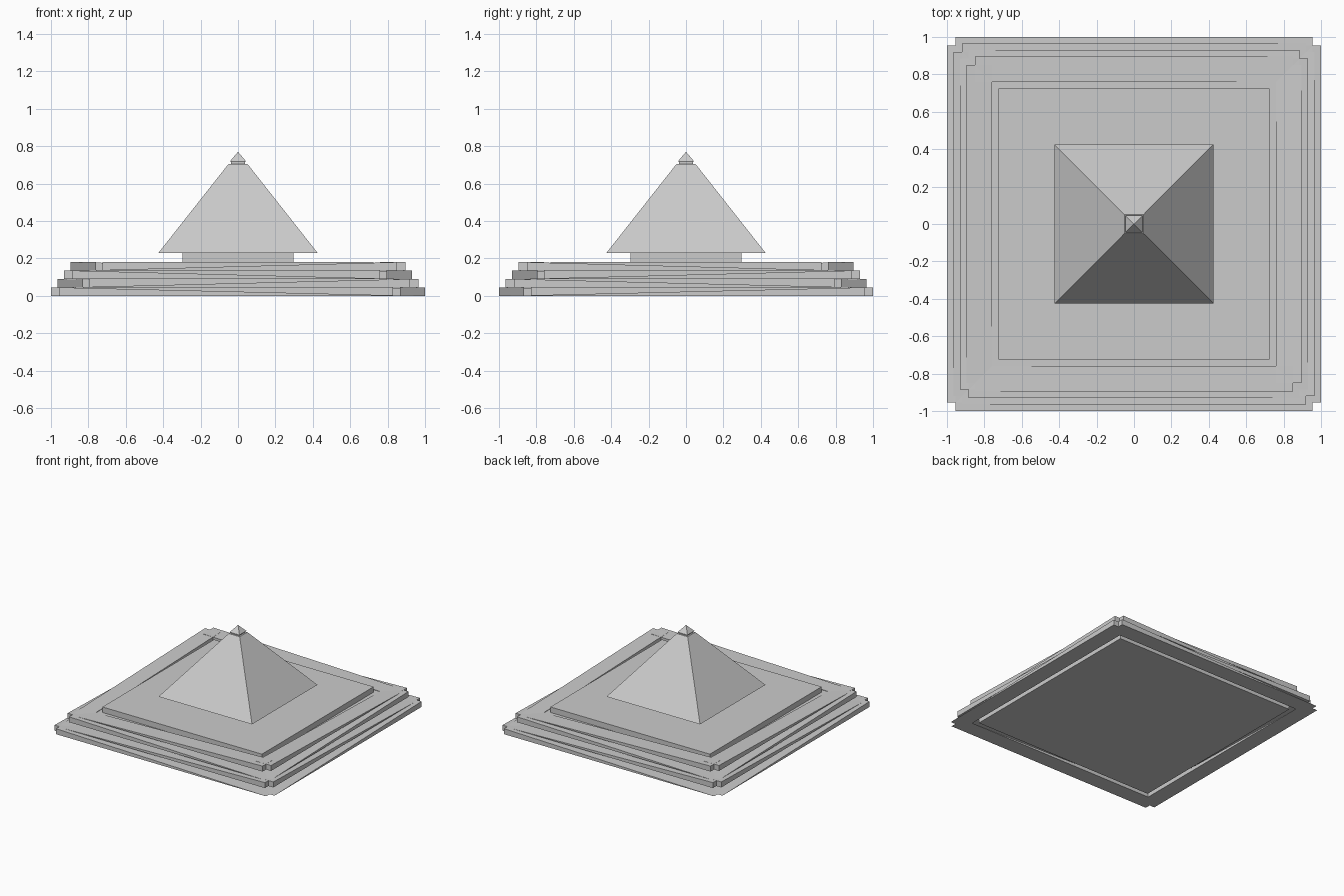
import bpy, bmesh
from mathutils import Matrix
from math import radians, sqrt

old = bpy.data.objects.get("Cube")
if old:
    bpy.data.objects.remove(old, do_unlink=True)

stone = bpy.data.materials.new("grey stone")
stone.use_nodes = True
GREY = (0.6, 0.6, 0.6, 1)
stone.diffuse_color = GREY
stone.node_tree.nodes["Principled BSDF"].inputs["Base Color"].default_value = GREY

STEP = 0.045    # tier height, also the corner notch
INSET = 0.035   # each tier steps in by this
WIDTH = 0.135   # ramp width


def finish(bm, name):
    bmesh.ops.recalc_face_normals(bm, faces=bm.faces)
    mesh = bpy.data.meshes.new(name)
    bm.to_mesh(mesh)
    bm.free()
    mesh.materials.append(stone)
    obj = bpy.data.objects.new(name, mesh)
    bpy.context.collection.objects.link(obj)
    return obj


def square_block(name, low, high, z0, z1):
    """Square prism, frustum or pyramid given by its half widths."""
    bm = bmesh.new()
    bmesh.ops.create_cone(
        bm, cap_ends=True, segments=4, radius1=low * sqrt(2), radius2=high * sqrt(2),
        depth=z1 - z0,
        matrix=Matrix.Translation((0, 0, (z0 + z1) / 2)) @ Matrix.Rotation(radians(45), 4, "Z"))
    return finish(bm, name)


def ramp(name, half, z, side, rise):
    """Wedge along one side; rise is +1 or -1 along its own length."""
    end = half - STEP
    bm = bmesh.new()
    profile = [(-rise * end, z), (rise * end, z), (rise * end, z + STEP)]
    face = bm.faces.new([bm.verts.new((x, -half, h)) for x, h in profile])
    extruded = bmesh.ops.extrude_face_region(bm, geom=[face])
    moved = [v for v in extruded["geom"] if isinstance(v, bmesh.types.BMVert)]
    bmesh.ops.translate(bm, verts=moved, vec=(0, WIDTH, 0))
    bmesh.ops.rotate(bm, verts=bm.verts, matrix=Matrix.Rotation(radians(90 * side), 3, "Z"))
    return finish(bm, name)


# Four tiers: a core ringed by ramps that reverse direction on every tier
SIDES = ("front", "right", "back", "left")
for tier in range(4):
    half, z = 1 - INSET * tier, STEP * tier
    core = half - WIDTH - INSET
    square_block(f"tier_{tier + 1}_core", core, core, z, z + STEP)
    for side, label in enumerate(SIDES):
        rise = 1 if (tier + side) % 2 else -1
        ramp(f"tier_{tier + 1}_{label}_ramp", half, z, side, rise)

# Plinth, overhanging pyramid and capstone
square_block("plinth", 0.297, 0.297, 0.18, 0.23)
square_block("pyramid", 0.425, 0.05, 0.23, 0.706)
square_block("capstone_neck", 0.038, 0.038, 0.706, 0.717)
square_block("capstone", 0.045, 0, 0.717, 0.77)
